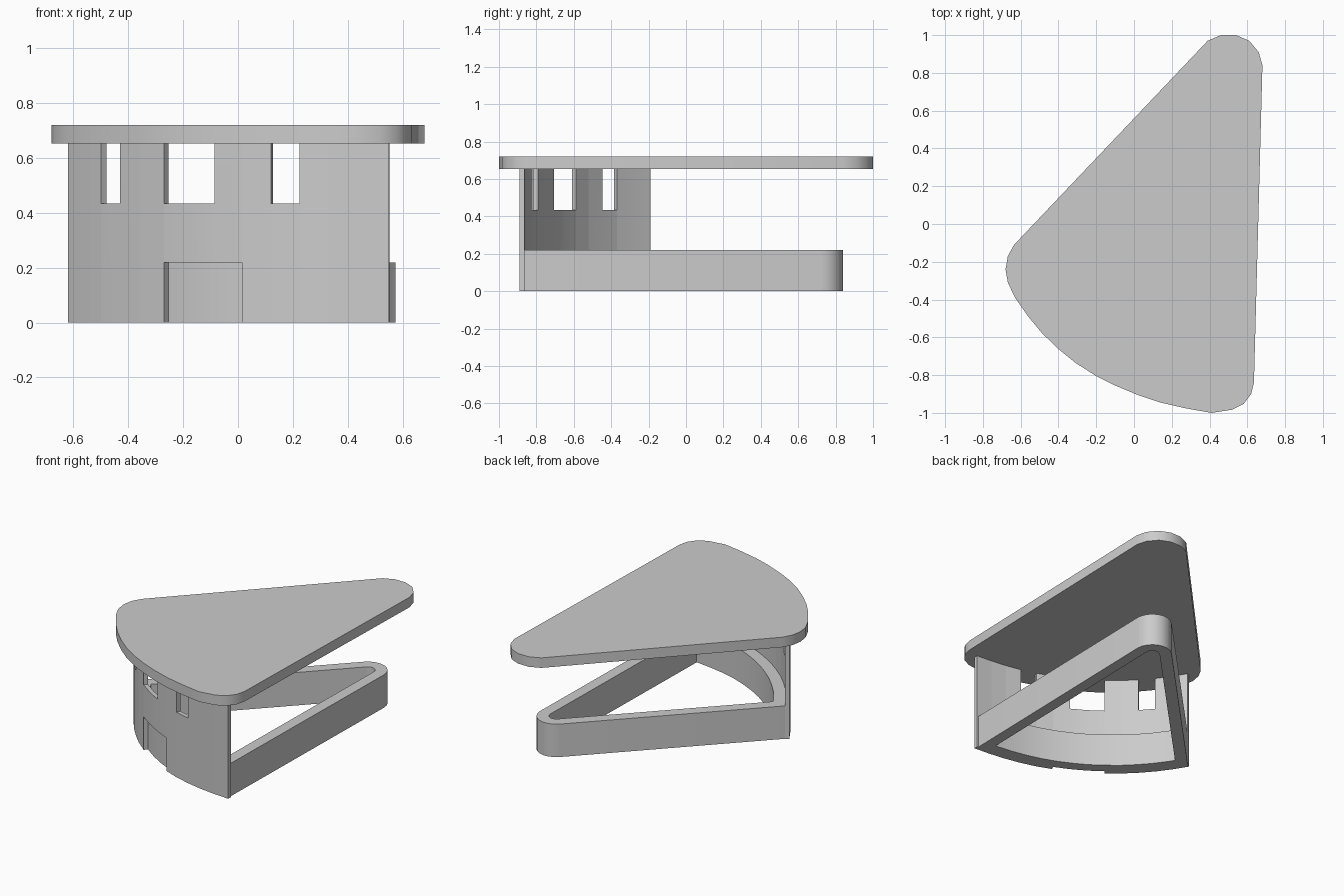
import bpy, bmesh, math
from mathutils import Vector

if "Cube" in bpy.data.objects:
    bpy.data.objects.remove(bpy.data.objects["Cube"])

WALL_T, RING_T = 0.027, 0.075
RING_H, SILL_H, WALL_H, ROOF_H = 0.22, 0.435, 0.653, 0.72


def finish(name, bm):
    bmesh.ops.remove_doubles(bm, verts=bm.verts, dist=1e-5)
    bmesh.ops.recalc_face_normals(bm, faces=bm.faces)
    me = bpy.data.meshes.new(name)
    bm.to_mesh(me)
    bm.free()
    ob = bpy.data.objects.new(name, me)
    bpy.context.collection.objects.link(ob)
    bpy.ops.object.select_all(action='DESELECT')
    ob.select_set(True)
    bpy.context.view_layer.objects.active = ob
    bpy.ops.object.shade_smooth_by_angle(angle=math.radians(30))
    return ob


def inset(pts, d, closed):
    """Offset a path to its left by d with mitred corners."""
    out, n = [], len(pts)
    for i, p in enumerate(pts):
        a = pts[i - 1] if closed or i > 0 else None
        b = pts[(i + 1) % n] if closed or i < n - 1 else None
        dirs = [v.normalized() for v in ((p - a) if a else None, (b - p) if b else None) if v]
        norms = [Vector((-v.y, v.x)) for v in dirs]
        m = sum(norms, Vector((0, 0))).normalized()
        out.append(p + m * (d / m.dot(norms[0])))
    return out


# Roof slab: rounded triangle with a bowed front
roof = [(.39, .97), (.46, 1), (.54, 1), (.61, .97), (.66, .91), (.68, .84), (.635, -.84),
        (.62, -.90), (.58, -.953), (.52, -.983), (.41, -1), (.27, -.975), (.14, -.945),
        (.02, -.905), (-.10, -.855), (-.20, -.805), (-.31, -.735), (-.40, -.662), (-.485, -.58),
        (-.56, -.49), (-.63, -.39), (-.668, -.31), (-.68, -.24), (-.668, -.17), (-.635, -.11)]
bm = bmesh.new()
face = bm.faces.new([bm.verts.new((x, y, WALL_H)) for x, y in roof])
new = bmesh.ops.extrude_face_region(bm, geom=[face])['geom']
bmesh.ops.translate(bm, vec=(0, 0, ROOF_H - WALL_H),
                    verts=[v for v in new if isinstance(v, bmesh.types.BMVert)])
finish("roof_slab", bm)

# Front wall plan curve, left to right
arc = [Vector(p) for p in (
    (-.62, -.205), (-.565, -.295), (-.5, -.385), (-.43, -.465), (-.355, -.54), (-.27, -.61),
    (-.18, -.675), (-.085, -.73), (.015, -.778), (.12, -.818), (.225, -.847), (.33, -.868),
    (.44, -.882), (.55, -.89))]
arc_in = inset(arc, WALL_T, False)

# Low base ring behind the wall, open in the middle
ring = arc_in[:-1] + [Vector((.542, arc_in[-1].y))]
for k in range(9):
    t = math.radians(135.7) * k / 8
    ring.append(Vector((.455 + .12 * math.cos(t), .72 + .12 * math.sin(t))))
ring_in = inset(ring, RING_T, True)
bm = bmesh.new()
loops = [[bm.verts.new((p.x, p.y, z)) for p in path]
         for path, z in ((ring, 0), (ring, RING_H), (ring_in, RING_H), (ring_in, 0))]
n = len(ring)
for j in range(4):
    a, b = loops[j], loops[(j + 1) % 4]
    for i in range(n):
        k = (i + 1) % n
        bm.faces.new((a[i], a[k], b[k], b[i]))
finish("base_ring", bm)


# Curved wall panels: columns of cells between sill levels, some left open
def panel(name, first, last, open_window=(), z_from=0):
    levels = [0, RING_H, SILL_H, WALL_H]
    bm = bmesh.new()

    def quad(pts):
        bm.faces.new([bm.verts.new((p.x, p.y, z)) for p, z in pts])

    def filled(i, r):
        return (first <= i < last and z_from <= r <= 2
                and not (r == 2 and i in open_window))

    for i in range(first, last):
        for r in range(3):
            if not filled(i, r):
                continue
            z0, z1 = levels[r], levels[r + 1]
            for path in (arc, arc_in):
                a, b = path[i], path[i + 1]
                quad([(a, z0), (b, z0), (b, z1), (a, z1)])
            for k, side in ((i, i - 1), (i + 1, i + 1)):
                if not filled(side, r):
                    o, q = arc[k], arc_in[k]
                    quad([(o, z0), (q, z0), (q, z1), (o, z1)])
            for z, row in ((z0, r - 1), (z1, r + 1)):
                if not filled(i, row):
                    quad([(arc[i], z), (arc[i + 1], z), (arc_in[i + 1], z), (arc_in[i], z)])
    finish(name, bm)


panel("wall_panel_left_end", 0, 2)
panel("wall_panel_left_window", 2, 4, open_window=(2,))
panel("wall_panel_left_pier", 4, 5)
panel("wall_panel_wide_window", 5, 8, open_window=(5, 6), z_from=1)
panel("wall_panel_middle_pier", 8, 9)
panel("wall_panel_right_window", 9, 10, open_window=(9,))
for i in (10, 11, 12):
    panel(f"wall_panel_right_{i - 9}", i, i + 1)
